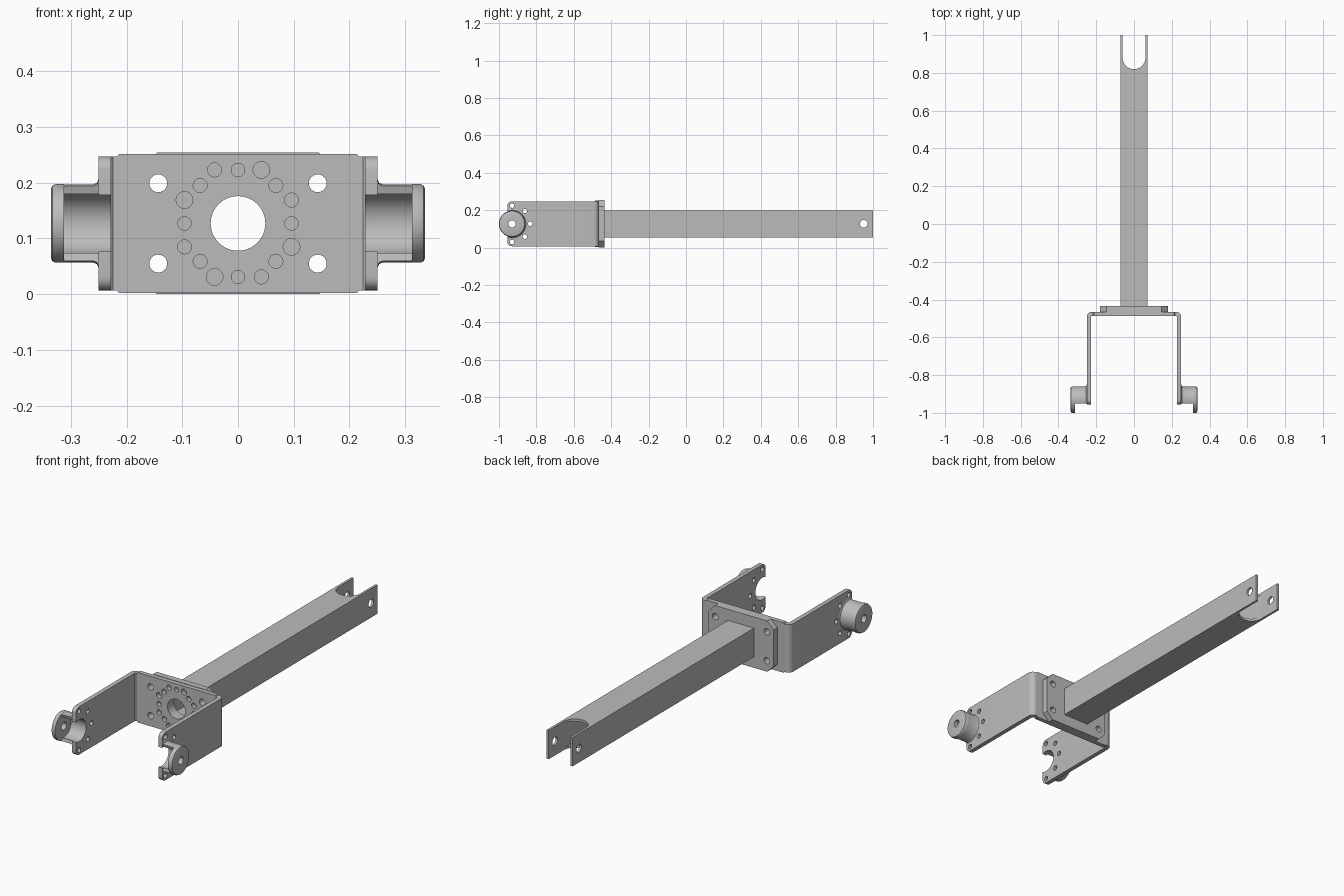
import bpy, bmesh, math

cube = bpy.data.objects.get("Cube")
if cube:
    bpy.data.objects.remove(cube, do_unlink=True)

MID = 0.127          # height of the centre line
PIVOT = -0.93        # y of the pivot axis

grey = bpy.data.materials.new("light_grey_metal")
grey.use_nodes = True
grey.diffuse_color = (0.5, 0.5, 0.5, 1)
grey.node_tree.nodes["Principled BSDF"].inputs["Base Color"].default_value = (0.5, 0.5, 0.5, 1)

PLACE = {"x": lambda a, b, t: (t, a, b),
         "y": lambda a, b, t: (a, t, b),
         "z": lambda a, b, t: (a, b, t)}


def arc(cx, cy, r, start, end, steps):
    """Points on an arc, angles in degrees."""
    angles = [math.radians(start + (end - start) * i / steps) for i in range(steps + 1)]
    return [(cx + r * math.cos(a), cy + r * math.sin(a)) for a in angles]


def circle(cx, cy, r, steps=32):
    return arc(cx, cy, r, 0, 360, steps)[:-1]


def rect(w, h, cx=0, cy=MID):
    return [(cx - w, cy - h), (cx + w, cy - h), (cx + w, cy + h), (cx - w, cy + h)]


def add_prism(bm, outline, axis, lo, hi):
    """Extrude a flat outline along an axis."""
    low, high = ([bm.verts.new(PLACE[axis](a, b, t)) for a, b in outline] for t in (lo, hi))
    bm.faces.new(low)
    bm.faces.new(high)
    for i in range(len(low)):
        j = (i + 1) % len(low)
        bm.faces.new((low[i], low[j], high[j], high[i]))


def finish(name, bm):
    bmesh.ops.recalc_face_normals(bm, faces=bm.faces)
    mesh = bpy.data.meshes.new(name)
    bm.to_mesh(mesh)
    bm.free()
    mesh.materials.append(grey)
    obj = bpy.data.objects.new(name, mesh)
    bpy.context.collection.objects.link(obj)
    return obj


def prism(name, outline, axis, lo, hi):
    bm = bmesh.new()
    add_prism(bm, outline, axis, lo, hi)
    return finish(name, bm)


def activate(obj):
    bpy.ops.object.select_all(action="DESELECT")
    obj.select_set(True)
    bpy.context.view_layer.objects.active = obj


def cut(obj, outlines, axis, lo, hi):
    """Subtract a set of separate prisms from a part."""
    bm = bmesh.new()
    for outline in outlines:
        add_prism(bm, outline, axis, lo, hi)
    cutter = finish("cutter", bm)
    cutter.hide_render = True
    mod = obj.modifiers.new("cut", "BOOLEAN")
    mod.operation, mod.solver, mod.object = "DIFFERENCE", "EXACT", cutter
    activate(obj)
    bpy.ops.object.modifier_apply(modifier=mod.name)
    bpy.data.objects.remove(cutter, do_unlink=True)


def lathe(name, profile, start, end, steps):
    """Turn a closed (radius, x) profile about the pivot axis."""
    bm = bmesh.new()
    full = end - start == 360
    rings = []
    for i in range(steps if full else steps + 1):
        a = math.radians(start + (end - start) * i / steps)
        rings.append([bm.verts.new((x, PIVOT + r * math.cos(a), MID + r * math.sin(a)))
                      for r, x in profile])
    n = len(profile)
    for i in range(steps):
        a, b = rings[i], rings[(i + 1) % len(rings)]
        for k in range(n):
            bm.faces.new((a[k], a[(k + 1) % n], b[(k + 1) % n], b[k]))
    if not full:
        bm.faces.new(rings[0])
        bm.faces.new(rings[-1])
    return finish(name, bm)


def mirror(obj):
    obj.modifiers.new("mirror", "MIRROR")


# Bracket web with its ring of horn holes and four bolt holes
bolt_holes = [circle(sx * 0.143, MID + sz * 0.072, 0.016) for sx in (-1, 1) for sz in (-1, 1)]
centre_hole = circle(0, MID, 0.049, 48)
horn_holes = []
for x, z, r in ((0, 0.096, 0.012), (0.068, 0.068, 0.0125),
                (-0.042, 0.096, 0.0125), (0.042, 0.096, 0.015)):
    for turn in range(4):
        horn_holes.append(circle(x, MID + z, r, 24))
        x, z = z, -x
c = 0.004
web_outline = [(sx * a, MID + sz * b) for sx, sz, pair in
               ((-1, -1, 0), (1, -1, 1), (1, 1, 0), (-1, 1, 1))
               for a, b in (((0.217, 0.125 - c), (0.217 - c, 0.125)) if not pair
                            else ((0.217 - c, 0.125), (0.217, 0.125 - c)))]
web = prism("bracket_web", web_outline, "y", -0.487, -0.465)
cut(web, bolt_holes + horn_holes + [centre_hole], "y", -0.55, -0.4)

# Bracket arm: bent strip with rounded tip corners
arm_outline = ([(0.217, -0.487), (0.224, -0.487), (0.228, -0.491), (0.228, -0.955), (0.25, -0.955)]
               + arc(0.222, -0.493, 0.028, 0, 90, 8) + [(0.217, -0.465)])
bm = bmesh.new()
add_prism(bm, arm_outline, "z", MID - 0.12, MID + 0.12)
tips = [e for e in bm.edges
        if all(v.co.y < -0.95 for v in e.verts) and abs(e.verts[0].co.z - e.verts[1].co.z) < 0.01]
bmesh.ops.bevel(bm, geom=tips, offset=0.024, segments=6, profile=0.5, affect="EDGES")
arm = finish("bracket_arm", bm)

# Open bearing notch and fan of small holes in the arm
fan = [circle(*arc(PIVOT, MID, 0.097, a, a, 1)[0], 0.012, 24) for a in (-90, -45, 0, 45, 90)]
notch = arc(PIVOT, MID, 0.055, -90, 90, 32) + [(-1.05, MID + 0.055), (-1.05, MID - 0.055)]
notch = arc(PIVOT, MID, 0.055, -113, 113, 40) + [(-1.05, MID + 0.0506), (-1.05, MID - 0.0506)]
cut(arm, fan + [notch], "x", 0.2, 0.3)
mirror(arm)

# Half-open bearing sleeve with flared root, and its round end cap
sleeve = lathe("bearing_sleeve",
               [(0.055, 0.25), (0.08, 0.25), (0.073, 0.253), (0.07, 0.26), (0.07, 0.312), (0.055, 0.312)],
               -107, 107, 48)
mirror(sleeve)
cap = lathe("bearing_cap",
            [(0.019, 0.312), (0.0705, 0.312), (0.0705, 0.327), (0.068, 0.333), (0.063, 0.335), (0.019, 0.335)],
            0, 360, 64)
mirror(cap)

# Mounting plate with chamfered corners behind the web
w, h, k = 0.18, 0.127, 0.035
plate_outline = [(x, MID + z) for x, z in
                 ((k - w, -h), (w - k, -h), (w, k - h), (w, h - k),
                  (w - k, h), (k - w, h), (-w, h - k), (-w, k - h))]
plate = prism("mounting_plate", plate_outline, "y", -0.465, -0.435)
cut(plate, bolt_holes + [centre_hole], "y", -0.55, -0.4)

# Hollow square tube with a rounded fork slot and a cross hole
tube = prism("square_tube", rect(0.072, 0.072), "y", -0.435, 1)
cut(tube, [rect(0.06, 0.06)], "y", -0.6, 1.1)
slot = arc(0, 0.88, 0.0605, 180, 360, 32) + [(0.0605, 1.1), (-0.0605, 1.1)]
cut(tube, [slot], "z", -0.1, 0.4)
cut(tube, [circle(0.95, MID, 0.02)], "x", -0.2, 0.2)

# Smooth the round surfaces, keep edges crisp
for part in (web, arm, sleeve, cap, plate, tube):
    activate(part)
    bpy.ops.object.shade_smooth_by_angle(angle=math.radians(30))
